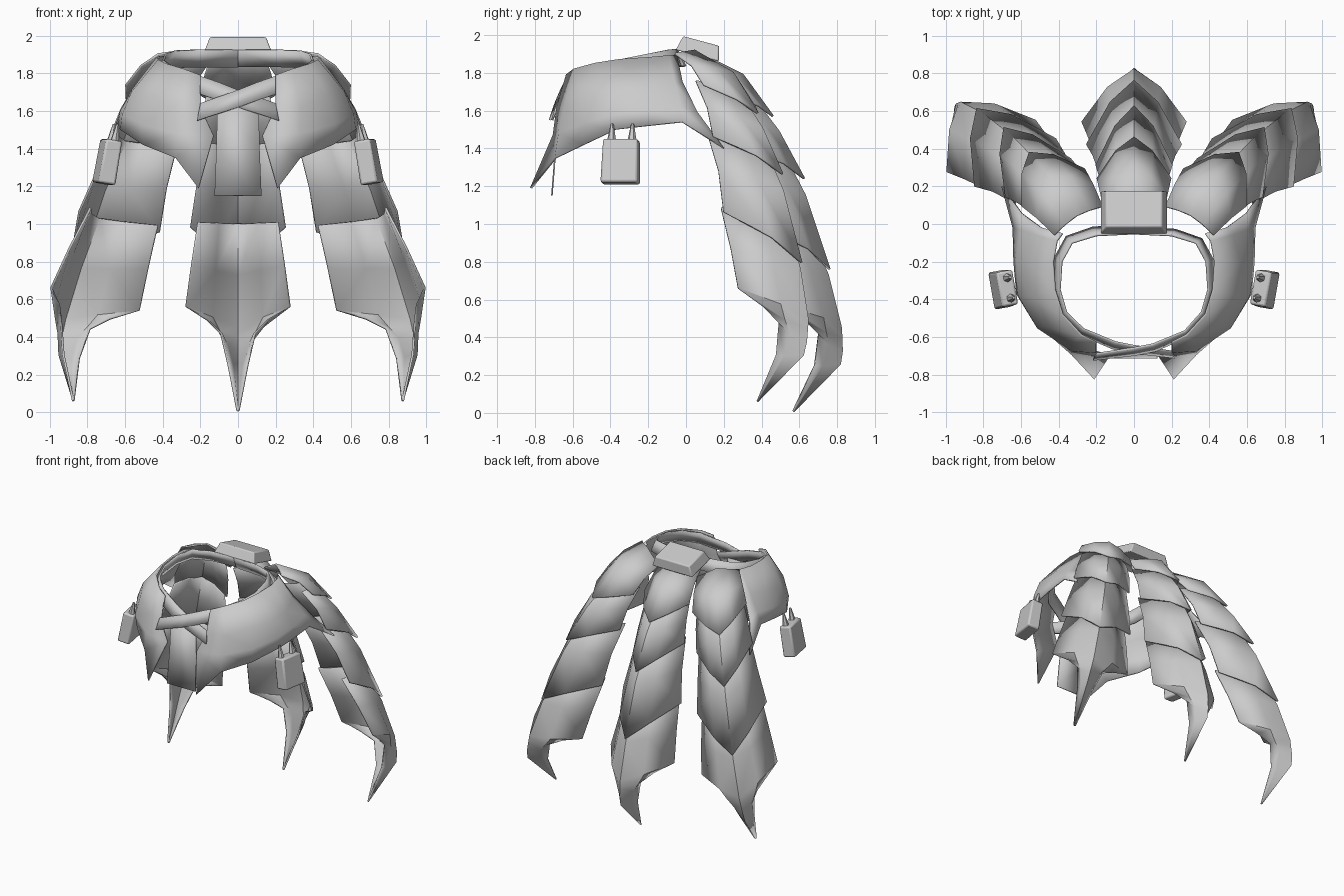
import bpy, bmesh, math
from mathutils import Matrix, Vector

if "Cube" in bpy.data.objects:
    bpy.data.objects.remove(bpy.data.objects["Cube"])

mat = bpy.data.materials.new("plain_grey")
mat.diffuse_color = (0.6, 0.6, 0.6, 1)
mat.use_nodes = True
mat.node_tree.nodes["Principled BSDF"].inputs["Base Color"].default_value = mat.diffuse_color


def finish(name, bm, thick=0.0, angle=35, bevel=0.0):
    bmesh.ops.remove_doubles(bm, verts=bm.verts, dist=0.0005)
    bmesh.ops.recalc_face_normals(bm, faces=bm.faces)
    me = bpy.data.meshes.new(name)
    bm.to_mesh(me)
    bm.free()
    me.materials.append(mat)
    ob = bpy.data.objects.new(name, me)
    bpy.context.collection.objects.link(ob)
    bpy.ops.object.select_all(action='DESELECT')
    ob.select_set(True)
    bpy.context.view_layer.objects.active = ob
    bpy.ops.object.shade_smooth_by_angle(angle=math.radians(angle))
    if thick:
        m = ob.modifiers.new("thickness", 'SOLIDIFY')
        m.thickness, m.offset = thick, 0
    if bevel:
        m = ob.modifiers.new("soft_edges", 'BEVEL')
        m.width, m.segments = bevel, 2
    return ob


def sheet(name, rows, thick=0.012, place=lambda p: p):
    """Quad sheet through rows of points."""
    bm = bmesh.new()
    vs = [[bm.verts.new(place(Vector(p))) for p in r] for r in rows]
    for a, b in zip(vs, vs[1:]):
        for i in range(len(a) - 1):
            bm.faces.new((a[i], a[i + 1], b[i + 1], b[i]))
    return finish(name, bm, thick)


def mirror(p):
    return Vector((-p[0], p[1], p[2]))


def full(half):
    """Corner-to-ridge row, mirrored to a whole row."""
    return half + [mirror(p) for p in half[-2::-1]]


def cross(w, corner, ridge):
    """Ridged cross-section: corner, shoulder, ridge."""
    (yc, zc), (yr, zr) = corner, ridge
    return [(w, yc, zc), (w * .5, yc + (yr - yc) * .66, zc + (zr - zc) * .5), (0, yr, zr)]


# --- overlapping tail scales: (width, corner yz, ridge yz) from top to bottom
scales = [
    [(.15, (.03, 1.86), (.06, 1.91)), (.175, (.15, 1.79), (.30, 1.79)), (.195, (.24, 1.68), (.46, 1.57))],
    [(.16, (.17, 1.71), (.33, 1.70)), (.185, (.26, 1.56), (.49, 1.49)), (.20, (.31, 1.40), (.625, 1.24))],
    [(.18, (.26, 1.43), (.49, 1.42)), (.215, (.36, 1.21), (.63, 1.15)), (.25, (.42, .98), (.76, .76))],
    [(.21, (.38, 1.01), (.64, 1.0)), (.245, (.47, .78), (.75, .73)), (.275, (.54, .56), (.82, .45))],
]
# pointed claw closing the last scale
claw = [
    [(.16, .63, .49), (.10, .74, .43), (0, .822, .40)],
    [(.09, .70, .42), (.06, .755, .36), (0, .825, .33)],
    [(.05, .68, .25), (.03, .72, .25), (0, .815, .26)],
    [(.004, .567, .012), (.002, .567, .01), (0, .568, .008)],
]
turn = Matrix.Rotation(math.radians(-30), 3, 'Z') @ Matrix.Rotation(math.radians(-12.6), 3, 'Y')


def right_place(p):
    q = turn @ (p - Vector((0, .54, .57))) + Vector((.755, .415, .61))
    t = max(0, (q.z - .6) / 1.3)
    return q + Vector((.04, -.10, 0)) * t


strips = {"centre": lambda p: p, "right": right_place,
          "left": lambda p: mirror(right_place(p))}
for side, place in strips.items():
    for n, rings in enumerate(scales):
        rows = [full(cross(*r)) for r in rings]
        if n == 3:
            rows += [full(r) for r in claw]
        sheet(f"{side}_tail_scale_{n + 1}", rows, 0.012, place)

# --- hip flaps: columns from the front point to the back point
flap = [
    [(.20, -.63, 1.79), (.20, -.68, 1.62), (.13, -.70, 1.47), (.21, -.82, 1.19)],
    [(.28, -.59, 1.82), (.33, -.64, 1.62), (.33, -.67, 1.48), (.33, -.69, 1.35)],
    [(.38, -.48, 1.85), (.47, -.54, 1.68), (.51, -.55, 1.53), (.50, -.54, 1.42)],
    [(.42, -.35, 1.87), (.56, -.38, 1.70), (.61, -.38, 1.58), (.62, -.37, 1.50)],
    [(.43, -.20, 1.88), (.56, -.20, 1.71), (.62, -.20, 1.60), (.635, -.20, 1.52)],
    [(.41, -.09, 1.89), (.52, -.06, 1.74), (.60, -.03, 1.62), (.64, -.02, 1.54)],
    [(.38, -.05, 1.89), (.49, -.02, 1.75), (.60, .06, 1.59), (.70, .20, 1.40)],
]
# --- belt halves, crossing at the front: (top x, y, z)
belt = [(0, -.05, 1.925), (.2, -.06, 1.925), (.33, -.10, 1.92), (.385, -.2, 1.90),
        (.395, -.35, 1.87), (.36, -.47, 1.845), (.27, -.57, 1.81),
        (.1, -.64, 1.75), (0, -.66, 1.71), (-.2, -.69, 1.64)]
centre = Vector((0, -.34, 0))
for side, place in (("right", lambda p: p), ("left", mirror)):
    sheet(f"{side}_hip_flap", flap, 0.012, place)
    shift = 0 if side == "right" else .012
    low = []
    for x, y, z in belt:
        out = (Vector((x, y, 0)) - centre).normalized() * .035
        low.append((x + out.x, y + out.y + shift, z - .09))
    top = [(x, y + (shift if y < -.5 else 0), z) for x, y, z in belt]
    sheet(f"{side}_belt_band", [top, low], 0.012, place)

# --- front cloth hanging from the belt
sheet("front_cloth", [[(-.11, -.68, 1.62), (.11, -.68, 1.62)],
                      [(-.115, -.69, 1.4), (.115, -.69, 1.4)],
                      [(-.125, -.71, 1.15), (.125, -.71, 1.15)]], 0.008)


def block(name, size, taper, xf, bevel):
    """Box with a narrower top."""
    bm = bmesh.new()
    bmesh.ops.create_cube(bm, size=1)
    for v in bm.verts:
        k = taper if v.co.z > 0 else 1
        v.co = xf @ Vector((v.co.x * size[0] * k, v.co.y * size[1] * k, v.co.z * size[2]))
    return finish(name, bm, bevel=bevel)


# --- back clasp
block("back_clasp", (.355, .235, .08), .84,
      Matrix.Translation((0, .07, 1.93)) @ Matrix.Rotation(math.radians(-15), 4, 'X'), .008)

# --- pouches with two hanging loops each
for side, s in (("right", 1), ("left", -1)):
    xf = (Matrix.Translation((s * .693, -.345, 1.33))
          @ Matrix.Rotation(math.radians(-10 * s), 4, 'Z')
          @ Matrix.Rotation(math.radians(-10 * s), 4, 'Y'))
    block(f"{side}_pouch", (.095, .20, .235), .93, xf, .012)
    for n, y in enumerate((-.055, .055)):
        bm = bmesh.new()
        bmesh.ops.create_cone(bm, cap_ends=True, segments=6, radius1=.026, radius2=.008, depth=.10,
                              matrix=xf @ Matrix.Translation((-s * .01, y, .155)))
        finish(f"{side}_pouch_loop_{n + 1}", bm)
